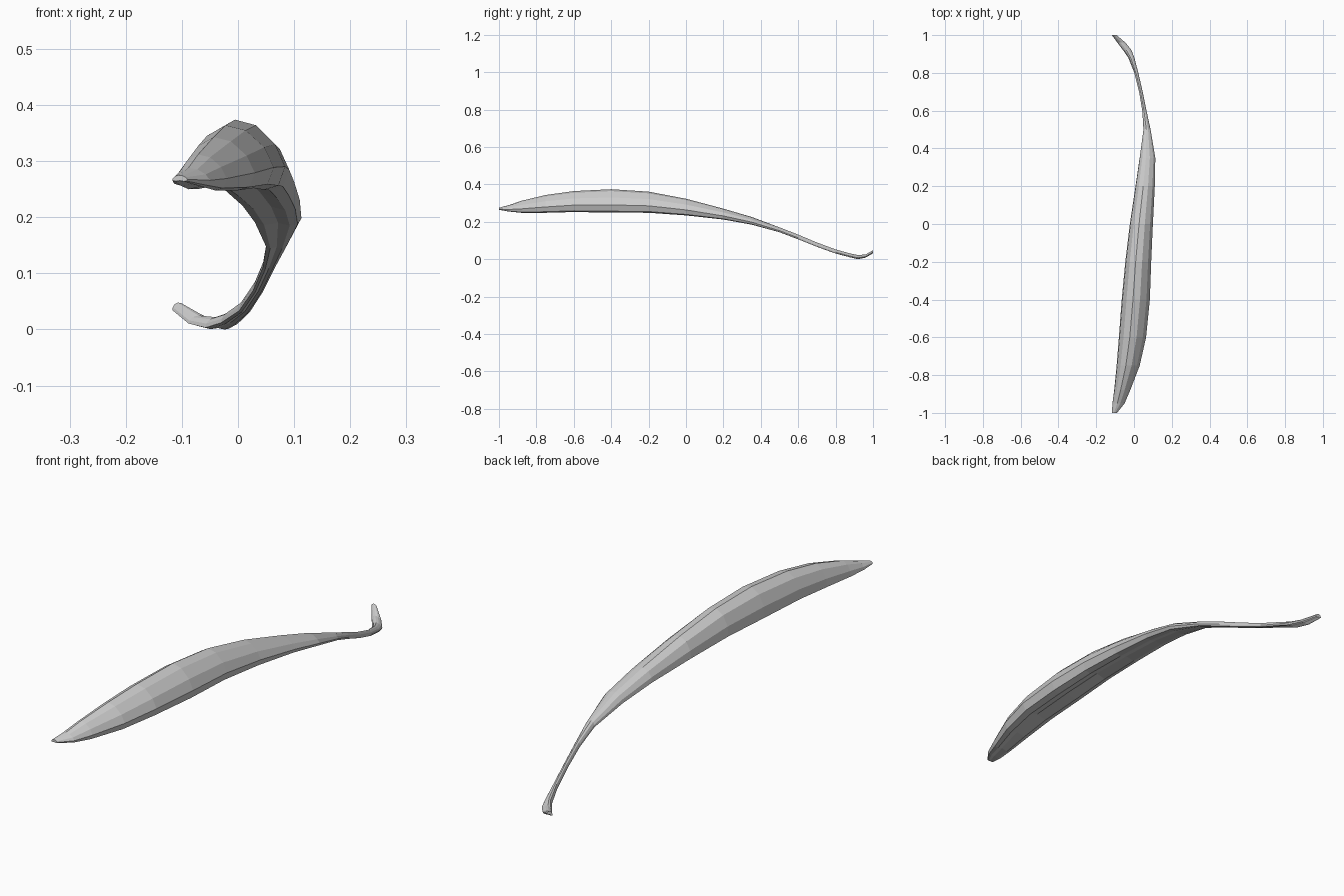
import bpy, bmesh

# Stations along the leaf: y, x min, x max, z min, z max
stations = [
    (-1.00, -0.117, -0.090, 0.266, 0.277),
    (-0.95, -0.114, -0.050, 0.257, 0.290),
    (-0.88, -0.105, -0.020, 0.250, 0.314),
    (-0.75, -0.092, 0.030, 0.250, 0.345),
    (-0.60, -0.080, 0.064, 0.254, 0.366),
    (-0.40, -0.065, 0.084, 0.251, 0.376),
    (-0.20, -0.046, 0.091, 0.250, 0.363),
    (0.00, -0.022, 0.100, 0.236, 0.325),
    (0.20, 0.008, 0.110, 0.214, 0.272),
    (0.35, 0.030, 0.113, 0.187, 0.228),
    (0.50, 0.050, 0.088, 0.146, 0.172),
    (0.60, 0.044, 0.066, 0.108, 0.133),
    (0.70, 0.027, 0.046, 0.068, 0.091),
    (0.80, 0.002, 0.023, 0.032, 0.054),
    (0.88, -0.030, 0.002, 0.011, 0.032),
    (0.92, -0.058, -0.013, 0.002, 0.024),
    (0.96, -0.088, -0.045, 0.010, 0.027),
    (1.00, -0.117, -0.092, 0.034, 0.050),
]

# Domed section with a slightly hollow underside, in 0..1 coordinates
section = [(0, .15), (.03, .48), (.17, .83), (.4, 1), (.65, .92), (.88, .65),
           (1, .33), (.92, .06), (.75, 0), (.5, .12), (.2, .03)]

# Loft the leaf blade and its stalk through the stations
bm = bmesh.new()
rings = []
for y, x0, x1, z0, z1 in stations:
    rings.append([bm.verts.new((x0 + u * (x1 - x0), y, z0 + v * (z1 - z0)))
                  for u, v in section])
n = len(section)
for a, b in zip(rings, rings[1:]):
    for i in range(n):
        j = (i + 1) % n
        bm.faces.new((a[i], a[j], b[j], b[i]))
bm.faces.new(rings[0])
bm.faces.new(rings[-1])
bmesh.ops.recalc_face_normals(bm, faces=bm.faces)
zmin = min(v.co.z for v in bm.verts)
bmesh.ops.translate(bm, verts=bm.verts, vec=(0, 0, -zmin))

mesh = bpy.data.meshes.new("curved_leaf")
bm.to_mesh(mesh)
bm.free()
bpy.context.collection.objects.link(bpy.data.objects.new("curved_leaf", mesh))
